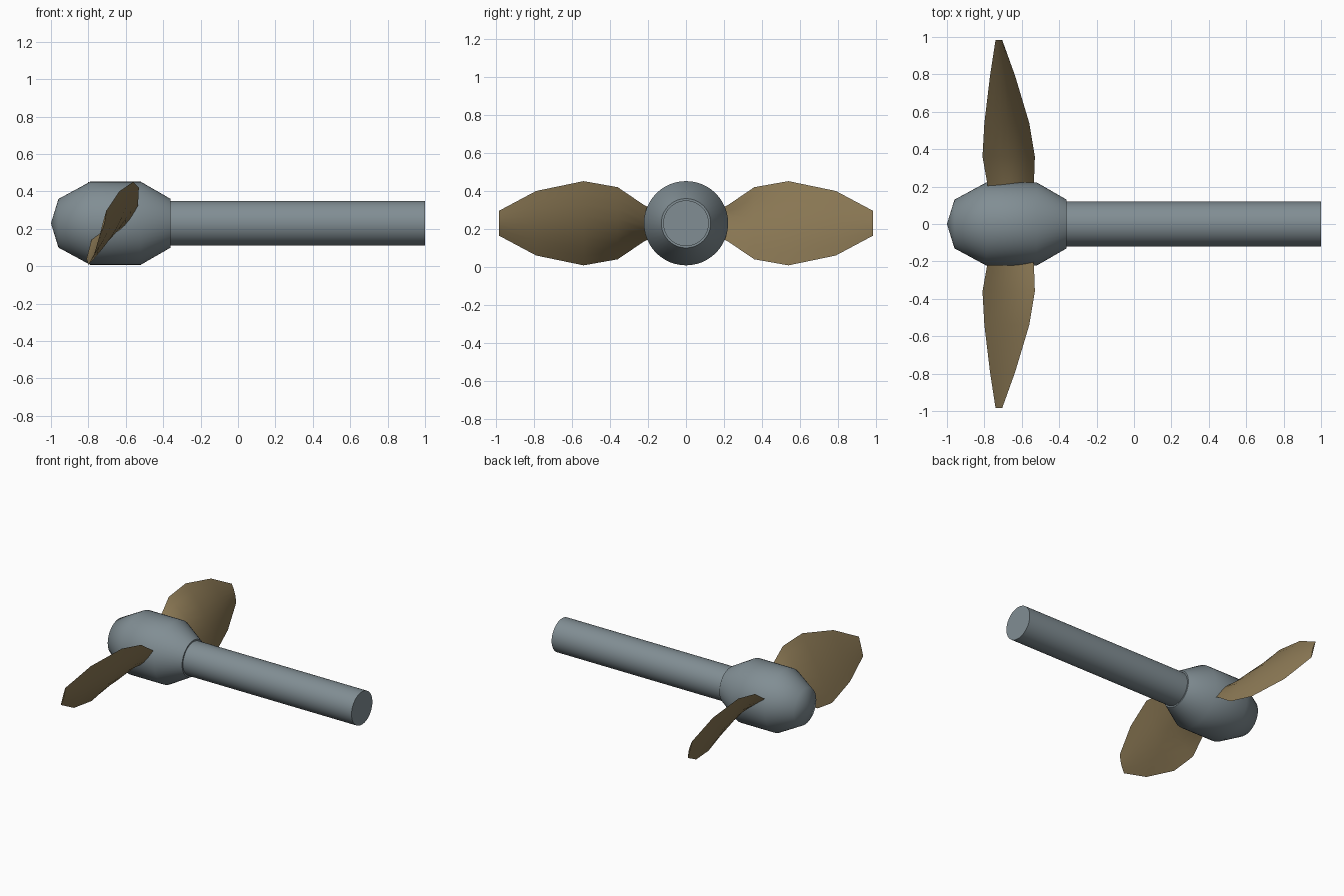
import bpy, bmesh, math
from mathutils import Vector

if "Cube" in bpy.data.objects:
    bpy.data.objects.remove(bpy.data.objects["Cube"])

AXIS_Z = 0.23


def material(name, rgb):
    m = bpy.data.materials.new(name)
    m.diffuse_color = (*rgb, 1)
    m.use_nodes = True
    m.node_tree.nodes["Principled BSDF"].inputs["Base Color"].default_value = m.diffuse_color
    return m


steel = material("grey steel", (0.22, 0.27, 0.295))
bronze = material("dull bronze", (0.26, 0.19, 0.09))


def finish(name, bm, mat, angle):
    bmesh.ops.remove_doubles(bm, verts=bm.verts, dist=1e-5)
    bmesh.ops.recalc_face_normals(bm, faces=bm.faces)
    mesh = bpy.data.meshes.new(name)
    bm.to_mesh(mesh)
    bm.free()
    mesh.materials.append(mat)
    ob = bpy.data.objects.new(name, mesh)
    bpy.context.collection.objects.link(ob)
    bpy.ops.object.select_all(action='DESELECT')
    ob.select_set(True)
    bpy.context.view_layer.objects.active = ob
    bpy.ops.object.shade_smooth_by_angle(angle=math.radians(angle))
    return ob


def lathe(name, profile, mat, angle, steps=48):
    """Spin (x, radius) points round the shaft axis."""
    bm = bmesh.new()
    vs = [bm.verts.new((x, 0, AXIS_Z + r)) for x, r in profile]
    es = [bm.edges.new(p) for p in zip(vs, vs[1:])]
    bmesh.ops.spin(bm, geom=vs + es, cent=(0, 0, AXIS_Z), axis=(1, 0, 0),
                   angle=math.tau, steps=steps, use_duplicate=False)
    return finish(name, bm, mat, angle)


# Hub and shaft
lathe("hub", [(-1, 0), (-0.96, 0.13), (-0.79, 0.222), (-0.52, 0.222),
              (-0.36, 0.13), (-0.36, 0)], steel, 50)
lathe("shaft", [(-0.40, 0), (-0.40, 0.12), (1, 0.12), (1, 0)], steel, 30)

# Blade stations: distance out, low-edge x, high-edge x, half height, bulge
STATIONS = [(0.12, -0.77, -0.55, 0.05, 0.035),
            (0.22, -0.785, -0.535, 0.095, 0.045),
            (0.36, -0.81, -0.53, 0.19, 0.045),
            (0.54, -0.80, -0.56, 0.222, 0.04),
            (0.79, -0.77, -0.635, 0.17, 0.025),
            (0.985, -0.74, -0.705, 0.066, 0.008)]
N = 8


def blade(name, side):
    bm = bmesh.new()
    rings = []
    for d, x0, x1, h, bulge in STATIONS:
        chord = Vector((x1 - x0, 0, 2 * h))
        normal = Vector((chord.z, 0, -chord.x)).normalized()
        ring = []
        # Convex face out, then nearly flat face back
        ts = [i / N for i in range(N + 1)]
        for k, face in ((1.0, ts), (-0.1, ts[-2:0:-1])):
            for t in face:
                p = Vector((x0, -d, -h)) + chord * t
                p += normal * bulge * k * math.sin(math.pi * t)
                # The second blade is the first turned half a turn
                ring.append(bm.verts.new((p.x, -side * p.y, AXIS_Z - side * p.z)))
        rings.append(ring)
    for a, b in zip(rings, rings[1:]):
        for i in range(len(a)):
            j = (i + 1) % len(a)
            bm.faces.new((a[i], a[j], b[j], b[i]))
    bm.faces.new(rings[0])
    bm.faces.new(rings[-1])
    return finish(name, bm, bronze, 40)


blade("front_blade", -1)
blade("back_blade", 1)
